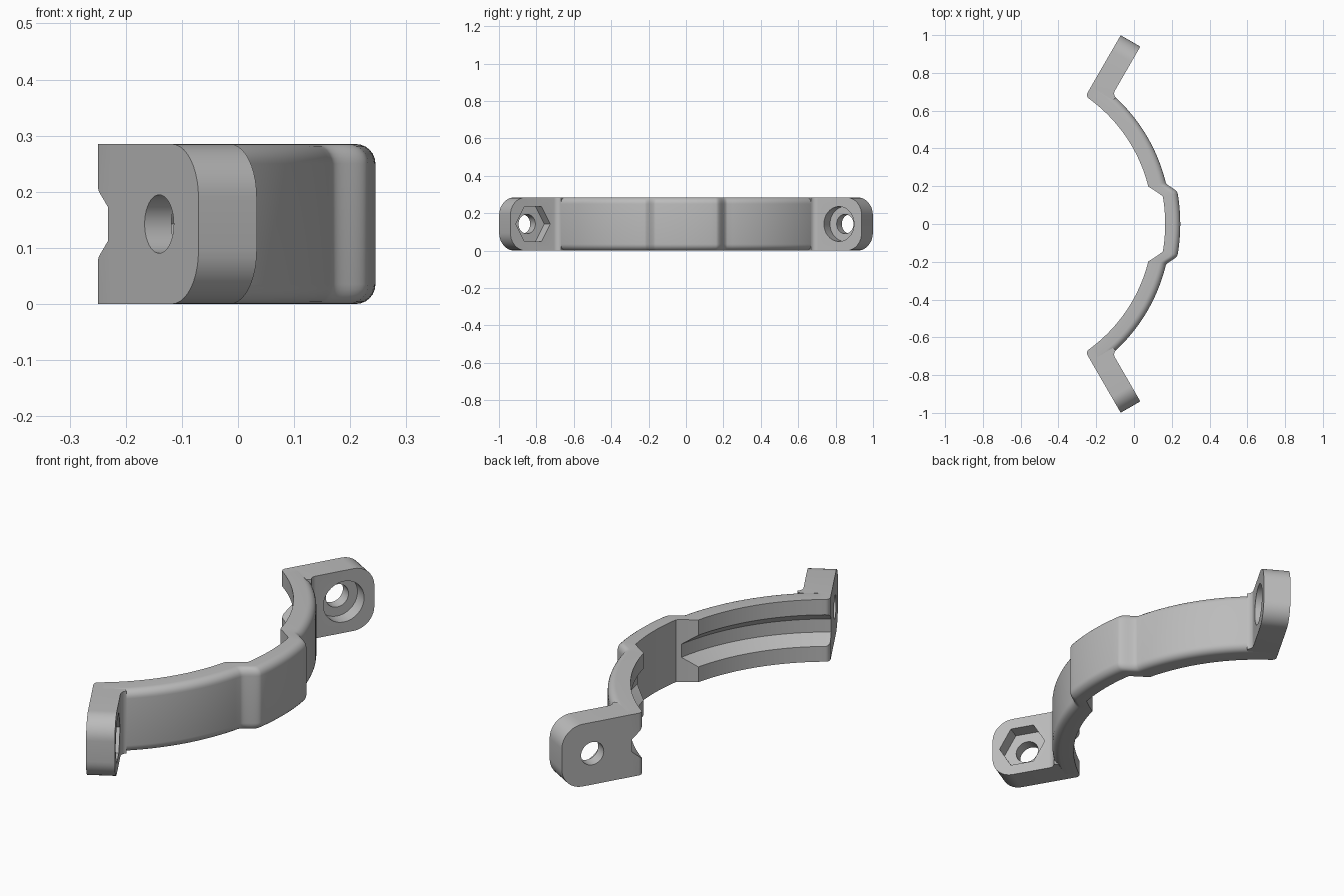
import bpy, bmesh, math
from mathutils import Vector

if "Cube" in bpy.data.objects:
    bpy.data.objects.remove(bpy.data.objects["Cube"])

CX = -0.72                 # centre of the clamp circle
H, MID = 0.285, 0.1425     # strap height and mid height
R_IN, R_OUT = 0.82, 0.915  # strap radii
GAP = 0.063                # mating plane offset from the radial line
TAB = 0.12                 # tab thickness
TAB_END, HOLE_T = 1.19, 1.05
C60, S60 = 0.5, math.sqrt(3) / 2

grey = bpy.data.materials.new("grey_plastic")
grey.diffuse_color = (0.5, 0.5, 0.5, 1)
grey.use_nodes = True
grey.node_tree.nodes["Principled BSDF"].inputs["Base Color"].default_value = grey.diffuse_color


def make_object(name, bm):
    bmesh.ops.recalc_face_normals(bm, faces=bm.faces[:])
    mesh = bpy.data.meshes.new(name)
    bm.to_mesh(mesh)
    bm.free()
    mesh.materials.append(grey)
    ob = bpy.data.objects.new(name, mesh)
    bpy.context.collection.objects.link(ob)
    return ob


def boolean(target, other, operation):
    mod = target.modifiers.new(operation.lower(), 'BOOLEAN')
    mod.operation, mod.solver, mod.object = operation, 'EXACT', other
    bpy.context.view_layer.objects.active = target
    bpy.ops.object.modifier_apply(modifier=mod.name)
    bpy.data.objects.remove(other, do_unlink=True)


def tab_point(t, w, z, side):
    """t runs along the tab, w through its thickness from the mating face."""
    n = GAP + w
    return Vector((CX + C60 * t + S60 * n, side * (S60 * t - C60 * n), z))


def end_angle(r):
    return math.pi / 3 - math.asin(GAP / r)


# ---- strap: lofted section with grooved inside and rounded outer edges ----
def section(ri, ro, f=0.035, steps=6):
    g = max(ri, 0.87)
    a = 0.03 + (g - ri) * 0.85
    pts = [(ri, 0), (ri, MID - a), (g, MID - 0.03), (g, MID + 0.03), (ri, MID + a), (ri, H)]
    arc = [(ro - f + f * math.sin(i * math.pi / 2 / steps),
            H - f + f * math.cos(i * math.pi / 2 / steps)) for i in range(steps + 1)]
    return pts + arc + [(r, H - z) for r, z in reversed(arc)]


nominal_end = end_angle(0.87)
stations = []              # (angle, inner radius, outer radius) for one half
for i in range(7):
    stations.append((math.radians(9.5) * i / 6, 0.885, 0.965))
for i in range(1, 14):     # step from raised pad down to strap
    k = i / 13
    ease = k * k * (3 - 2 * k)
    stations.append((math.radians(9.5 + 4.5 * k), 0.885 - 0.065 * k, 0.965 - 0.05 * ease))
tip = 0.02 / R_IN
start, stop = math.radians(14), nominal_end - tip
for i in range(1, 25):
    stations.append((start + (stop - start) * i / 24, R_IN, R_OUT))
for i in range(1, 7):      # rounded inner tip at the mating face
    s = math.sin(i * math.pi / 12)
    stations.append((stop + tip * s, R_IN + 0.02 * (1 - math.sqrt(max(0, 1 - s * s))), R_OUT))
stations = [(-a, ri, ro) for a, ri, ro in reversed(stations[1:])] + stations

bm = bmesh.new()
rings = []
for a, ri, ro in stations:
    ring = []
    for r, z in section(ri, ro):
        th = a / nominal_end * end_angle(r)
        ring.append(bm.verts.new((CX + r * math.cos(th), r * math.sin(th), z)))
    rings.append(ring)
for A, B in zip(rings, rings[1:]):
    for i in range(len(A)):
        j = (i + 1) % len(A)
        bm.faces.new((A[i], A[j], B[j], B[i]))
bm.faces.new(rings[0])
bm.faces.new(rings[-1])
strap = make_object("clamp_strap", bm)


# ---- bolt tabs ----
def prism(name, ring_a, ring_b):
    bm = bmesh.new()
    A = [bm.verts.new(p) for p in ring_a]
    B = [bm.verts.new(p) for p in ring_b]
    bm.faces.new(A)
    bm.faces.new(B)
    for i in range(len(A)):
        j = (i + 1) % len(A)
        bm.faces.new((A[i], A[j], B[j], B[i]))
    return bm


def bore(side, radius, sides, w0, w1):
    def ring(w):
        return [tab_point(HOLE_T + radius * math.cos(2 * math.pi * i / sides), w,
                          MID + radius * math.sin(2 * math.pi * i / sides), side)
                for i in range(sides)]
    return make_object("bore_cutter", prism("bore", ring(w0), ring(w1)))


def make_tab(side):
    # outline from above, with a fillet running into the strap
    f = 0.03
    fw = GAP + TAB + f
    ft = math.sqrt((R_OUT + f) ** 2 - fw ** 2)
    a1 = math.atan2(-fw, -ft)
    outline = [(0.875, 0), (TAB_END, 0), (TAB_END, TAB)]
    for i in range(7):
        a = -math.pi / 2 + (a1 + math.pi / 2) * i / 6
        outline.append((ft + f * math.cos(a), fw - GAP + f * math.sin(a)))
    outline.append((0.872, 0.136))
    bm = prism("tab", [tab_point(t, w, 0, side) for t, w in outline],
               [tab_point(t, w, H, side) for t, w in outline])
    # round the two free corners
    def at_end(v):
        return abs(C60 * (v.co.x - CX) + S60 * side * v.co.y - TAB_END) < 1e-4
    edges = [e for e in bm.edges if all(at_end(v) for v in e.verts)
             and abs(e.verts[0].co.z - e.verts[1].co.z) < 1e-4]
    bmesh.ops.bevel(bm, geom=edges, offset=0.095, segments=10, profile=0.5, affect='EDGES')
    tab = make_object("bolt_tab", bm)
    boolean(tab, bore(side, 0.052, 40, -0.05, 0.2), 'DIFFERENCE')
    # round head recess on one tab, hexagonal nut recess on the other
    if side > 0:
        boolean(tab, bore(side, 0.093, 48, TAB - 0.065, 0.2), 'DIFFERENCE')
    else:
        boolean(tab, bore(side, 0.107, 6, TAB - 0.065, 0.2), 'DIFFERENCE')
    return tab


for side in (1, -1):
    boolean(strap, make_tab(side), 'UNION')

bpy.ops.object.select_all(action='DESELECT')
strap.select_set(True)
bpy.context.view_layer.objects.active = strap
bpy.ops.object.shade_smooth_by_angle(angle=math.radians(28))
